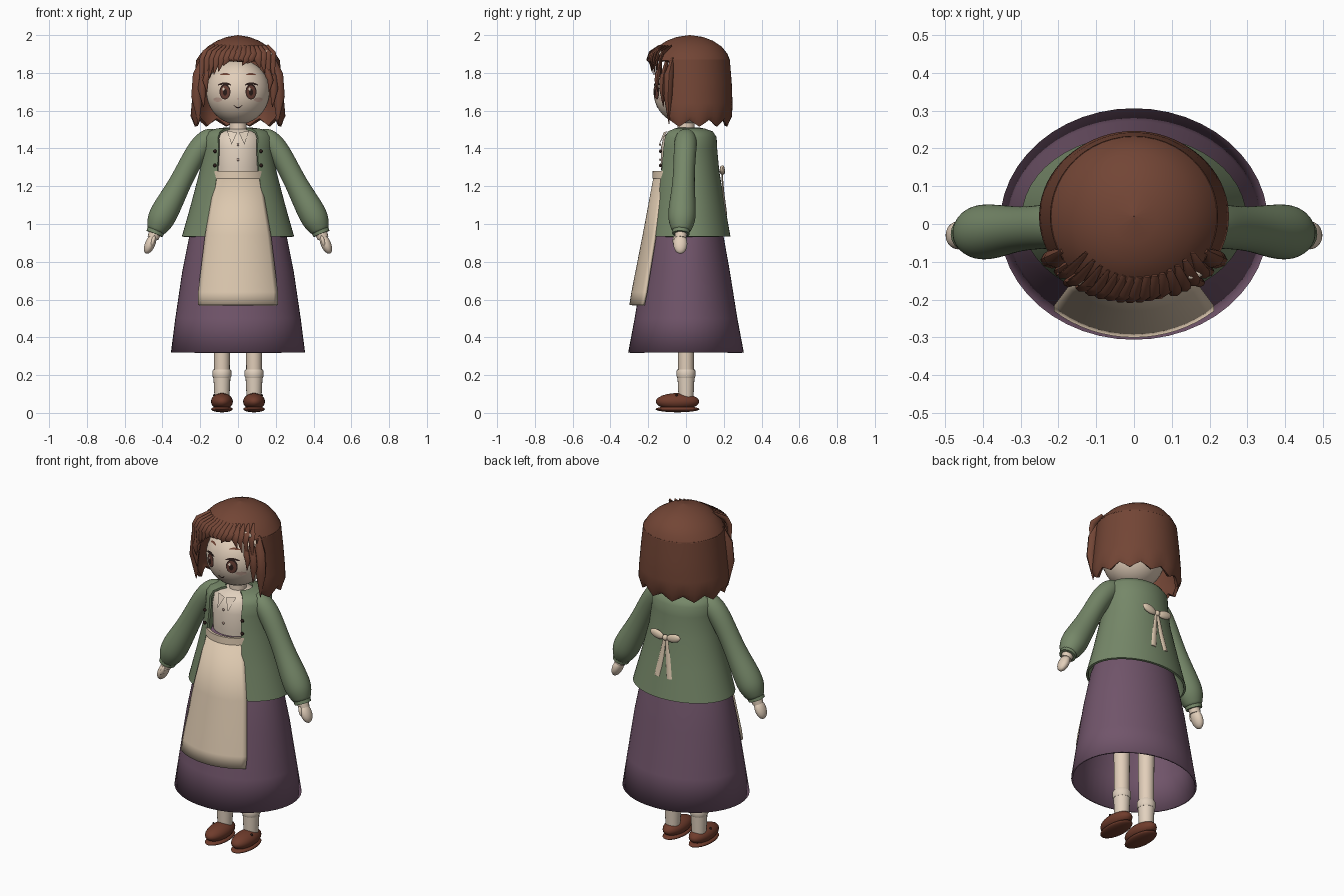
import bpy, bmesh, random
from math import sin, cos, pi, radians, sqrt
from mathutils import Vector, Matrix, Euler

random.seed(4)
cube = bpy.data.objects.get("Cube")
if cube:
    bpy.data.objects.remove(cube, do_unlink=True)


def material(name, r, g, b):
    m = bpy.data.materials.new(name)
    m.use_nodes = True
    m.diffuse_color = (r, g, b, 1)
    bsdf = m.node_tree.nodes["Principled BSDF"]
    bsdf.inputs["Base Color"].default_value = (r, g, b, 1)
    bsdf.inputs["Roughness"].default_value = 0.8
    return m


HAIR = material("hair brown", .17, .06, .036)
GREEN = material("jacket green", .18, .245, .14)
PURPLE = material("skirt purple", .165, .09, .145)
CREAM = material("apron cream", .72, .58, .43)
LINEN = material("blouse linen", .76, .64, .52)
SKIN = material("skin", .76, .62, .49)
SHOE = material("shoe brown", .16, .045, .025)
DARK = material("dark brown", .025, .012, .01)
IRIS = material("iris brown", .14, .05, .035)
BLUSH = material("cheek blush", .62, .42, .34)


def finish(name, bm, mat, angle=40, fix=True):
    if fix:
        bmesh.ops.recalc_face_normals(bm, faces=bm.faces)
    mesh = bpy.data.meshes.new(name)
    bm.to_mesh(mesh)
    bm.free()
    mesh.materials.append(mat)
    mesh.shade_smooth()
    mesh.set_sharp_from_angle(angle=radians(angle))
    obj = bpy.data.objects.new(name, mesh)
    bpy.context.collection.objects.link(obj)
    return obj


def loft(name, rows, mat, mid=0, spans=(180, 180), n=40, thick=.01, angle=40, hem=0):
    """Elliptical shell through rows of (z, x radius, y radius, y centre); angles run from the front."""
    bm = bmesh.new()
    grid = []
    for i, (z, rx, ry, cy) in enumerate(rows):
        t = i / (len(rows) - 1)
        half = spans[0] + (spans[1] - spans[0]) * t
        line = []
        for k in range(n + 1):
            a = radians(mid - half + 2 * half * k / n)
            jag = hem * abs(k % 6 - 3) / 3 if i == 0 else 0
            line.append(bm.verts.new((rx * sin(a), cy - ry * cos(a), z + jag)))
        grid.append(line)
    for low, high in zip(grid, grid[1:]):
        for k in range(n):
            bm.faces.new((low[k], low[k + 1], high[k + 1], high[k]))
    bmesh.ops.remove_doubles(bm, verts=bm.verts, dist=.0003)
    bmesh.ops.recalc_face_normals(bm, faces=bm.faces)
    if thick:
        bmesh.ops.solidify(bm, geom=bm.faces[:], thickness=thick)
    return finish(name, bm, mat, angle)


def tube(name, pts, mat, sides=10, flat=1.0, smooth=False, angle=50):
    """Tapered tube through (x, y, z, radius) points; flat squeezes its depth."""
    bm = bmesh.new()
    rings = []
    for i, p in enumerate(pts):
        c = Vector(p[:3])
        t = (Vector(pts[min(i + 1, len(pts) - 1)][:3]) - Vector(pts[max(i - 1, 0)][:3])).normalized()
        u = Vector((0, 1, 0)).cross(t).normalized()
        v = t.cross(u)
        rings.append([bm.verts.new(c + p[3] * (u * cos(2 * pi * k / sides) + v * flat * sin(2 * pi * k / sides)))
                      for k in range(sides)])
    for a, b in zip(rings, rings[1:]):
        for k in range(sides):
            j = (k + 1) % sides
            bm.faces.new((a[k], a[j], b[j], b[k]))
    bm.faces.new(rings[0])
    bm.faces.new(rings[-1])
    obj = finish(name, bm, mat, angle)
    if smooth:
        sub = obj.modifiers.new("smooth", "SUBSURF")
        sub.levels = sub.render_levels = 2
    return obj


def ball(name, loc, size, mat, rot=(0, 0, 0), seg=24):
    bm = bmesh.new()
    m = Matrix.Translation(loc) @ Euler(rot).to_matrix().to_4x4() @ Matrix.Diagonal((*size, 1))
    bmesh.ops.create_uvsphere(bm, u_segments=seg, v_segments=seg // 2, radius=1, matrix=m)
    return finish(name, bm, mat, 60)


HEAD, HEAD_R = Vector((0, -.005, 1.7)), Vector((.168, .167, .172))


def patch(name, x, z, rx, rz, mat, lift=.002, bend=0.0, tilt=0.0):
    """Thin painted oval hugging the front of the head."""
    bm = bmesh.new()

    def on_face(px, pz):
        d = 1 - (px / HEAD_R.x) ** 2 - ((pz - HEAD.z) / HEAD_R.z) ** 2
        return bm.verts.new((px, HEAD.y - HEAD_R.y * sqrt(max(d, 0)) - lift, pz))
    ring = []
    for k in range(20):
        c, s = cos(2 * pi * k / 20), sin(2 * pi * k / 20)
        ring.append(on_face(x + rx * c, z + rz * s + bend * c * c + tilt * c))
    hub = on_face(x, z)
    for k in range(20):
        bm.faces.new((hub, ring[k], ring[(k + 1) % 20]))
    return finish(name, bm, mat, 180, fix=False)


# Skirt, apron and its waistband
loft("skirt", [(.32, .355, .306, 0), (.5, .332, .272, 0), (.75, .295, .232, 0), (.94, .257, .198, 0),
               (1.12, .19, .155, 0), (1.27, .14, .135, 0)], PURPLE, n=48, angle=120)
loft("apron", [(.572, .33, .3, 0), (.64, .318, .289, 0), (.94, .255, .23, 0), (1.25, .17, .172, 0)],
     CREAM, spans=(40, 45), n=16, thick=.014, angle=120)
loft("apron_waistband", [(1.24, .175, .178, 0), (1.28, .172, .176, 0)], CREAM, spans=(46, 46), n=16, thick=.016)

# Blouse with collar and buttons
loft("blouse", [(1.2, .13, .125, 0), (1.3, .135, .132, 0), (1.4, .14, .133, 0), (1.46, .13, .12, 0),
                (1.49, .1, .09, 0), (1.505, .04, .04, 0)], LINEN, thick=.005)
for z in (1.42, 1.34):
    ball("blouse_button", (0, -.137, z), (.007, .005, .007), BLUSH, seg=10)

# Open jacket
loft("jacket", [(.935, .297, .218, .017), (1.1, .25, .192, .014), (1.28, .203, .166, .01), (1.4, .187, .155, .01),
                (1.46, .187, .15, .012), (1.49, .165, .13, .012), (1.505, .115, .09, .01), (1.51, .075, .065, .01)],
     GREEN, mid=180, spans=(149, 143), n=40, thick=.012, angle=60)

for side, s in (("left", 1), ("right", -1)):
    # Collar flap and jacket buttons
    bm = bmesh.new()
    corners = [(.004, -.118, 1.485), (.058, -.098, 1.492), (.034, -.143, 1.42)]
    bm.faces.new([bm.verts.new((s * x, y, z)) for x, y, z in corners])
    bmesh.ops.solidify(bm, geom=bm.faces[:], thickness=.007)
    finish(side + "_collar_flap", bm, LINEN)
    for z in (1.385, 1.31):
        ball(side + "_jacket_button", (s * .122, -.135, z), (.01, .008, .01), DARK, seg=10)

    # Sleeve, cuff and hand
    tube(side + "_sleeve", [(s * .1, 0, 1.47, .035), (s * .15, 0, 1.46, .06), (s * .205, -.004, 1.405, .063),
                            (s * .265, -.01, 1.3, .058), (s * .32, -.014, 1.19, .062), (s * .375, -.02, 1.09, .075),
                            (s * .412, -.022, 1.02, .076), (s * .43, -.025, .975, .056),
                            (s * .438, -.026, .955, .046)], GREEN, 14, smooth=True)
    tube(side + "_cuff", [(s * .427, -.025, .985, .047), (s * .442, -.027, .948, .046)], GREEN, 20)
    tube(side + "_wrist", [(s * .43, -.025, .98, .034), (s * .45, -.028, .925, .03)], SKIN, 16)
    ball(side + "_hand", (s * .465, -.03, .895), (.027, .037, .056), SKIN, (0, -s * .4, 0))
    ball(side + "_thumb", (s * .45, -.058, .91), (.011, .013, .03), SKIN, (0, -s * .3, 0), 12)

    # Leg, sock and shoe
    x = s * .085
    tube(side + "_leg", [(x, 0, .07, .036), (x, 0, .2, .041), (x, 0, .4, .043), (x, 0, .95, .05)], SKIN, 20)
    tube(side + "_sock", [(x, 0, .07, .039), (x, 0, .19, .045)], LINEN, 20)
    tube(side + "_sock_cuff", [(x, 0, .185, .046), (x, 0, .194, .05), (x, 0, .222, .05), (x, 0, .231, .045)], LINEN, 20)
    ball(side + "_shoe", (x, -.045, .06), (.058, .115, .045), SHOE)
    ball(side + "_shoe_sole", (x, -.045, .02), (.057, .116, .017), SHOE)
    ball(side + "_shoe_button", (x + s * .04, -.05, .093), (.007, .007, .007), DARK, seg=10)

    # Back bow loop and ribbon tail
    ball(side + "_bow_loop", (s * .053, .192, 1.285), (.046, .014, .024), CREAM, (0, -s * .25, 0), 16)
    tube(side + "_bow_tail", [(s * .006, .19, 1.27, .01), (s * .022, .198, 1.16, .015), (s * .04, .212, 1.05, .017)],
         CREAM, 8, .35)

    # Painted face
    patch(side + "_eye_outline", s * .069, 1.7, .029, .041, DARK, .002)
    patch(side + "_iris", s * .069, 1.698, .024, .035, IRIS, .004)
    patch(side + "_pupil", s * .069, 1.697, .011, .018, DARK, .006)
    patch(side + "_eye_glint", s * .069 - .008, 1.714, .006, .008, LINEN, .008)
    patch(side + "_eyelash", s * .071, 1.744, .036, .006, DARK, .006, bend=-.009)
    patch(side + "_eyebrow", s * .068, 1.795, .027, .005, HAIR, .003, bend=-.006)
    patch(side + "_cheek", s * .108, 1.658, .023, .012, BLUSH, .002)

    # Hair locks beside the face
    for a, (px, top, end, r) in enumerate([(.205, 1.88, 1.53, .034), (.178, 1.87, 1.62, .025), (.16, 1.88, 1.7, .018)]):
        y = -.07 - .03 * a
        tube(side + "_side_lock", [(s * (px - .02), y, top, .01), (s * px, y - .02, top - .09, r),
                                   (s * (px + .012), y - .025, (top + end) / 2 - .03, r * .9),
                                   (s * (px + .004), y - .02, end, .002)], HAIR, 8, .75)

# Bow knot
ball("bow_knot", (0, .193, 1.277), (.017, .015, .017), CREAM, seg=14)

# Head, neck, nose and mouth
tube("neck", [(0, 0, 1.46, .05), (0, 0, 1.51, .046), (0, 0, 1.57, .046)], SKIN, 24)
ball("head", HEAD, HEAD_R, SKIN, seg=40)
patch("nose", 0, 1.662, .006, .004, BLUSH)
patch("mouth", 0, 1.616, .023, .0035, DARK, .002, bend=.013)

# Hair: full crown above, curtain open around the face with a jagged hem
crown = [(1.865, .222, .213, .02), (1.9, .2, .2, .02), (1.94, .16, .168, .02), (1.97, .112, .122, .02),
         (1.99, .06, .07, .02), (2.0, .001, .001, .02)]
curtain = [(1.515, .236, .206, .02), (1.57, .251, .224, .02), (1.64, .245, .226, .02), (1.75, .234, .222, .02),
           (1.87, .221, .212, .02)]
loft("hair_crown", crown, HAIR, n=48, thick=.012, angle=60)
loft("hair_curtain", curtain, HAIR, mid=180, spans=(121, 122), n=48, thick=.016, angle=60, hem=.035)

# Fringe: pointed strands sweeping from the crown over the forehead
for i in range(15):
    x = -.175 + .025 * i
    tip = 1.855 - 1.9 * max(0, -x - .03) ** 1.4 - 1.6 * max(0, x - .07) ** 1.3 + random.uniform(-.025, .015)
    y = -sqrt(max(.205 ** 2 - (x * .85) ** 2, 0)) + .005
    lean = -.028 if x < .1 else .015
    tube("fringe_strand", [(x * .8 + .015, y + .06, 1.945, .008), (x + .005, y + .012, 1.905, .021),
                           (x + lean * .4, y, 1.87, .019), (x + lean, y + .008, tip, .002)], HAIR, 6, .5)

# Hair clip
ball("hair_clip", (.163, -.135, 1.905), (.024, .01, .011), LINEN, (0, .5, .3), 14)
